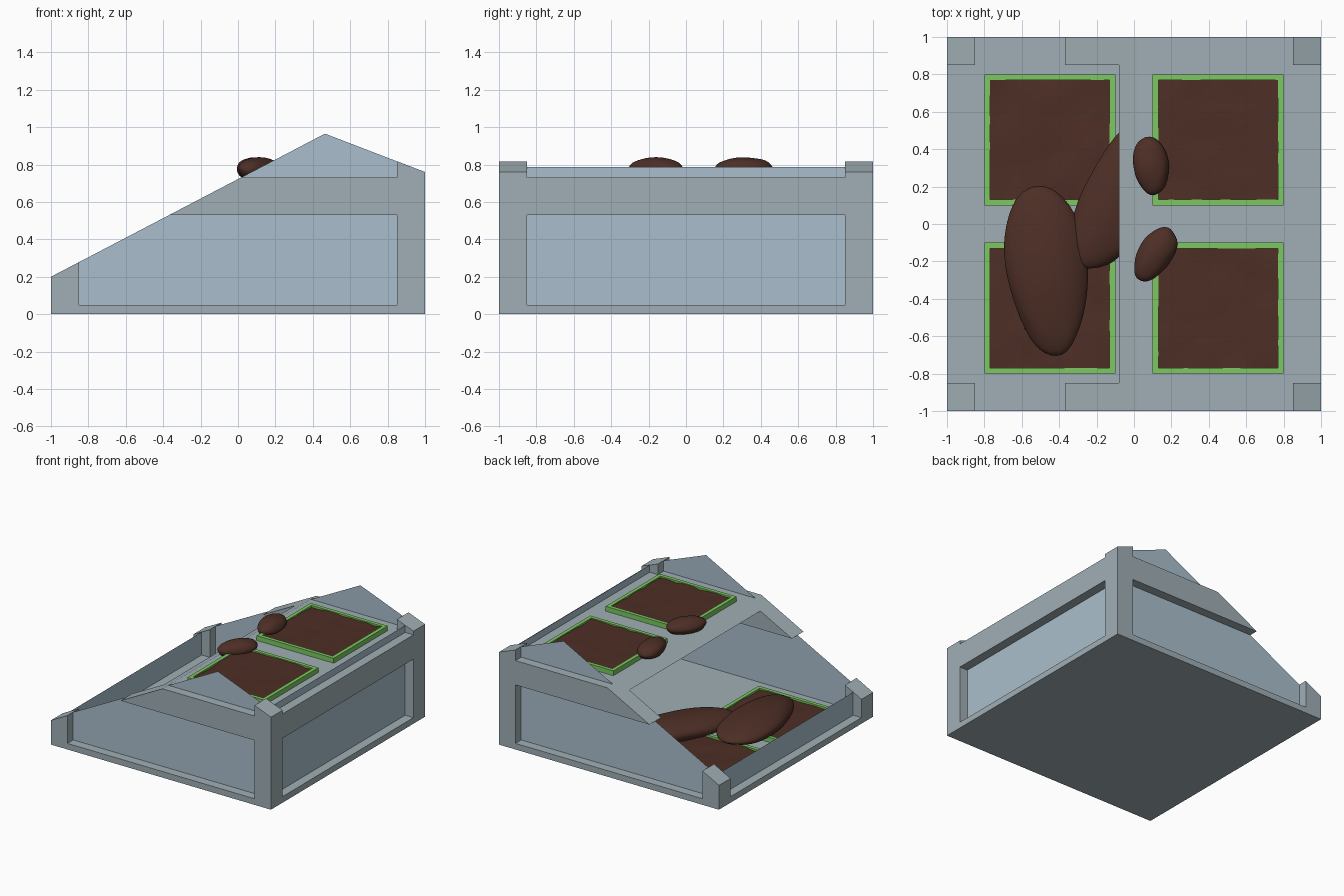
import bpy, bmesh, math, random
from mathutils import Vector, noise

if "Cube" in bpy.data.objects:
    bpy.data.objects.remove(bpy.data.objects["Cube"])

random.seed(4)


def material(name, rgb):
    m = bpy.data.materials.new(name)
    m.diffuse_color = (*rgb, 1)
    m.use_nodes = True
    m.node_tree.nodes["Principled BSDF"].inputs["Base Color"].default_value = m.diffuse_color
    return m


SOIL = material("soil_brown", (0.075, 0.028, 0.019))
GREEN = material("tray_green", (0.2, 0.58, 0.12))
GLASS = material("pale_glass", (0.40, 0.52, 0.61))
FRAME = material("frame_grey", (0.35, 0.43, 0.46))


def make(name, bm, mat=None):
    me = bpy.data.meshes.new(name)
    bm.to_mesh(me)
    bm.free()
    ob = bpy.data.objects.new(name, me)
    bpy.context.collection.objects.link(ob)
    if mat:
        me.materials.append(mat)
    return ob


def box(name, lo, hi, mat=None):
    bm = bmesh.new()
    bmesh.ops.create_cube(bm, size=1)
    for v in bm.verts:
        v.co = [(a + b) / 2 + c * (b - a) for a, b, c in zip(lo, hi, v.co)]
    return make(name, bm, mat)


def sheet(name, pts, mat, outward):
    bm = bmesh.new()
    f = bm.faces.new([bm.verts.new(p) for p in pts])
    f.normal_update()
    if f.normal.dot(Vector(outward)) < 0:
        f.normal_flip()
    return make(name, bm, mat)


def cut(ob, lo, hi):
    cutter = box("cutter", lo, hi)
    cutter.hide_render = True
    mod = ob.modifiers.new("cut", 'BOOLEAN')
    mod.operation, mod.solver, mod.object = 'DIFFERENCE', 'EXACT', cutter
    bpy.context.view_layer.objects.active = ob
    bpy.ops.object.modifier_apply(modifier=mod.name)
    bpy.data.objects.remove(cutter)


# Frame: sloped solid carved into base, posts, rails and shelf
bm = bmesh.new()
profile = [(-1, 0), (1, 0), (1, .76), (.465, .965), (-1, .2)]
face = bm.faces.new([bm.verts.new((x, -1, z)) for x, z in profile])
ext = bmesh.ops.extrude_face_region(bm, geom=[face])
bmesh.ops.translate(bm, vec=(0, 2, 0),
                    verts=[g for g in ext["geom"] if isinstance(g, bmesh.types.BMVert)])
bmesh.ops.recalc_face_normals(bm, faces=bm.faces)
frame = make("frame", bm, FRAME)
P = .85
for lo, hi in [((-P, -2, .05), (P, 2, .53)), ((-2, -P, .05), (2, P, .53)),
               ((-P, -P, .05), (P, P, .68)),
               ((-P, -2, .73), (P, 2, 2)), ((-2, -P, .73), (2, P, 2))]:
    cut(frame, lo, hi)

# Thin glass walls running through the middle of the posts
G = .925
for s, side in ((-1, "front"), (1, "back")):
    pts = [(-G, .02), (G, .02), (G, .788), (.465, .965), (-G, .239)]
    sheet(side + "_glass", [(x, s * G, z) for x, z in pts], GLASS, (0, s, 0))
for s, side, top in ((-1, "left", .239), (1, "right", .788)):
    pts = [(-G, .02), (G, .02), (G, top), (-G, top)]
    sheet(side + "_glass", [(s * G, y, z) for y, z in pts], GLASS, (s, 0, 0))


# Planting trays: open green rim with an uneven bed of soil
def tray(name, cx, cy, z):
    h, w = .35, .03
    ob = box(name + "_rim", (cx - h, cy - h, z), (cx + h, cy + h, z + .04), GREEN)
    i = h - w
    cut(ob, (cx - i, cy - i, z + .008), (cx + i, cy + i, z + 1))
    bm = bmesh.new()
    bmesh.ops.create_grid(bm, x_segments=9, y_segments=9, size=i)
    for v in bm.verts:
        v.co = (v.co.x + cx, v.co.y + cy, z + .029 + random.uniform(-.007, .007))
    soil = make(name + "_soil", bm, SOIL)
    for p in soil.data.polygons:
        p.use_smooth = True


for level, cx, z in (("lower", -.45, .05), ("upper", .45, .73)):
    for row, cy in (("front", -.45), ("back", .45)):
        tray(f"{level}_{row}_tray", cx, cy, z)


# Loose lumps of soil: tapered, slightly irregular ellipsoids
def lump(name, loc, half, turn, taper):
    bm = bmesh.new()
    bmesh.ops.create_icosphere(bm, subdivisions=4, radius=1)
    for v in bm.verts:
        c = v.co * (1 + .07 * noise.noise(v.co * 1.3 + Vector(loc) * 5))
        k = 1 + taper * c.y
        v.co = (c.x * half[0] * k, c.y * half[1], c.z * half[2])
    ob = make(name, bm, SOIL)
    ob.location = loc
    ob.rotation_euler.z = math.radians(turn)
    for p in ob.data.polygons:
        p.use_smooth = True


lump("large_lump", (-.47, -.25, .12), (.215, .45, .085), 7, .12)
lump("middle_lump", (-.06, .17, .12), (.2, .46, .085), -27, 0)
lump("small_back_lump", (.09, .31, .775), (.095, .155, .063), 8, .05)
lump("small_front_lump", (.11, -.165, .775), (.09, .16, .063), -32, .1)
